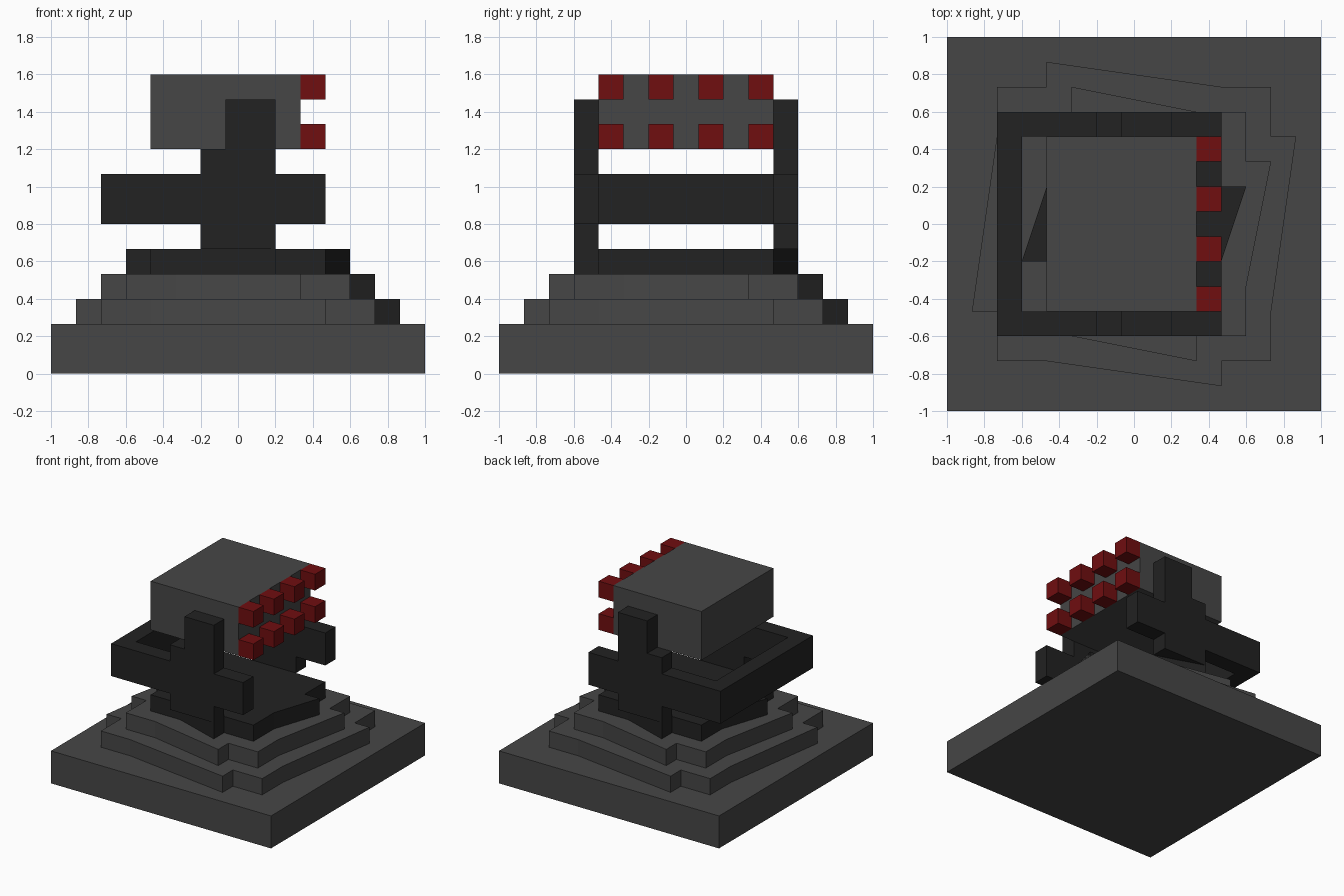
import bpy
import bmesh
from mathutils import Vector

U = 2 / 15  # one grid cell; all sizes below are in cells

if "Cube" in bpy.data.objects:
    bpy.data.objects.remove(bpy.data.objects["Cube"], do_unlink=True)


def material(name, rgb):
    mat = bpy.data.materials.new(name)
    mat.use_nodes = True
    mat.diffuse_color = (*rgb, 1)
    mat.node_tree.nodes["Principled BSDF"].inputs["Base Color"].default_value = (*rgb, 1)
    return mat


GREY = material("stone grey", (0.061, 0.061, 0.061))
DARK = material("dark metal", (0.0160, 0.0160, 0.0160))
RED = material("deep red", (0.162, 0.0044, 0.0052))


def prism(name, points, sweep, mat):
    """Extrude a closed outline along the sweep vector."""
    bm = bmesh.new()
    face = bm.faces.new([bm.verts.new(Vector(p) * U) for p in points])
    top = bmesh.ops.extrude_face_region(bm, geom=[face], use_keep_orig=True)["geom"]
    verts = [v for v in top if isinstance(v, bmesh.types.BMVert)]
    bmesh.ops.translate(bm, verts=verts, vec=Vector(sweep) * U)
    bmesh.ops.recalc_face_normals(bm, faces=bm.faces)
    mesh = bpy.data.meshes.new(name)
    bm.to_mesh(mesh)
    bm.free()
    mesh.materials.append(mat)
    obj = bpy.data.objects.new(name, mesh)
    bpy.context.collection.objects.link(obj)
    return obj


def box(name, lo, hi, mat):
    (x0, y0, z0), (x1, y1, z1) = lo, hi
    outline = [(x0, y0, z0), (x1, y0, z0), (x1, y1, z0), (x0, y1, z0)]
    return prism(name, outline, (0, 0, z1 - z0), mat)


def stepped_tier(name, arm, corner, reach, z, mat):
    """Blocky disc, one cell tall: a quarter outline turned four times."""
    pts = [(reach, -arm), (reach, arm), (corner, arm), (corner, corner), (arm, corner)]
    outline = []
    for _ in range(4):
        outline += pts[1:]
        pts = [(-y, x) for x, y in pts]
    return prism(name, [(x, y, z) for x, y in outline], (0, 0, 1), mat)


# Stepped pedestal and turntable
box("base_slab", (-7.5, -7.5, 0), (7.5, 7.5, 2), GREY)
stepped_tier("lower_step", 3.5, 5.5, 6.5, 2, GREY)
stepped_tier("upper_step", 2.5, 4.5, 5.5, 3, GREY)
stepped_tier("turntable", 1.5, 3.5, 4.5, 4, DARK)

# Yoke: a cross-shaped plate on each side, joined by a bar behind the head
plate = [(-1.5, 5), (1.5, 5), (1.5, 6), (3.5, 6), (3.5, 8), (1.5, 8), (1.5, 11),
         (-0.5, 11), (-0.5, 9), (-1.5, 9), (-1.5, 8), (-5.5, 8), (-5.5, 6), (-1.5, 6)]
for side, y in (("right", -4.5), ("left", 3.5)):
    prism(f"yoke_plate_{side}", [(x, y, z) for x, z in plate], (0, 1, 0), DARK)
box("yoke_crossbar", (-5.5, -3.5, 6), (-4.5, 3.5, 8), DARK)

# Launcher head with two rows of four red tips
box("launcher_head", (-3.5, -3.5, 9), (2.5, 3.5, 12), GREY)
for row, z in (("lower", 9), ("upper", 11)):
    for i in range(4):
        y = -3.5 + 2 * i
        box(f"{row}_tip_{i + 1}", (2.5, y, z), (3.5, y + 1, z + 1), RED)
